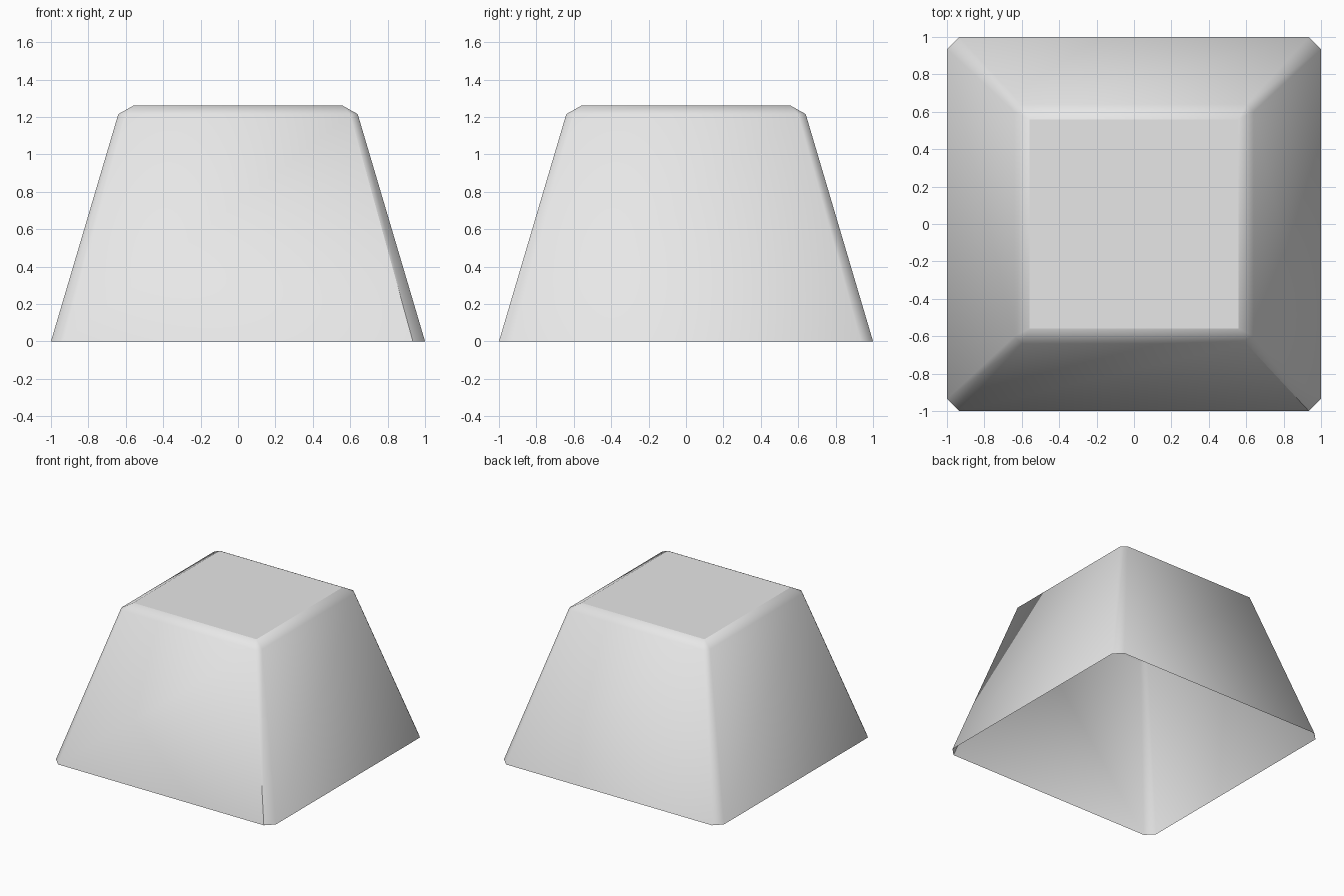
import bpy
import bmesh

cube = bpy.data.objects.get("Cube")
if cube:
    bpy.data.objects.remove(cube, do_unlink=True)


def make_material(name, value):
    mat = bpy.data.materials.new(name)
    mat.use_nodes = True
    colour = (value, value, value, 1)
    mat.diffuse_color = colour
    mat.node_tree.nodes["Principled BSDF"].inputs["Base Color"].default_value = colour
    return mat


def ring(bm, outer, inner, z):
    """Square ring with cut corners, counter-clockwise from the front edge."""
    quarter = [(-inner, -outer), (inner, -outer)]
    verts = []
    for _ in range(4):
        verts += [bm.verts.new((x, y, z)) for x, y in quarter]
        quarter = [(-y, x) for x, y in quarter]
    return verts


bm = bmesh.new()

# Sloping walls and narrow corner chamfers, open underneath
base = ring(bm, 1, 0.935, 0)
shoulder = ring(bm, 0.64, 0.6, 1.215)
for i in range(8):
    j = (i + 1) % 8
    bm.faces.new((base[i], base[j], shoulder[j], shoulder[i]))

# Flat top
half = 0.56
top = [bm.verts.new((x * half, y * half, 1.26))
       for x, y in ((-1, -1), (1, -1), (1, 1), (-1, 1))]
top_face = bm.faces.new(top)

# Bevelled rim and the small triangle at each corner
for i in range(4):
    j = (i + 1) % 4
    bm.faces.new((shoulder[2 * i], shoulder[2 * i + 1], top[j], top[i]))
    bm.faces.new((shoulder[2 * i + 1], shoulder[(2 * i + 2) % 8], top[j]))

for face in bm.faces:
    face.smooth = True

# Crisp top outline and one crisp seam at the front corner
for edge in top_face.edges:
    edge.smooth = False
bm.edges.get((base[1], shoulder[1])).smooth = False

mesh = bpy.data.meshes.new("tapered_cover")
bm.to_mesh(mesh)
bm.free()
mesh.materials.append(make_material("light grey", 0.8))
cover = bpy.data.objects.new("tapered_cover", mesh)
bpy.context.collection.objects.link(cover)
